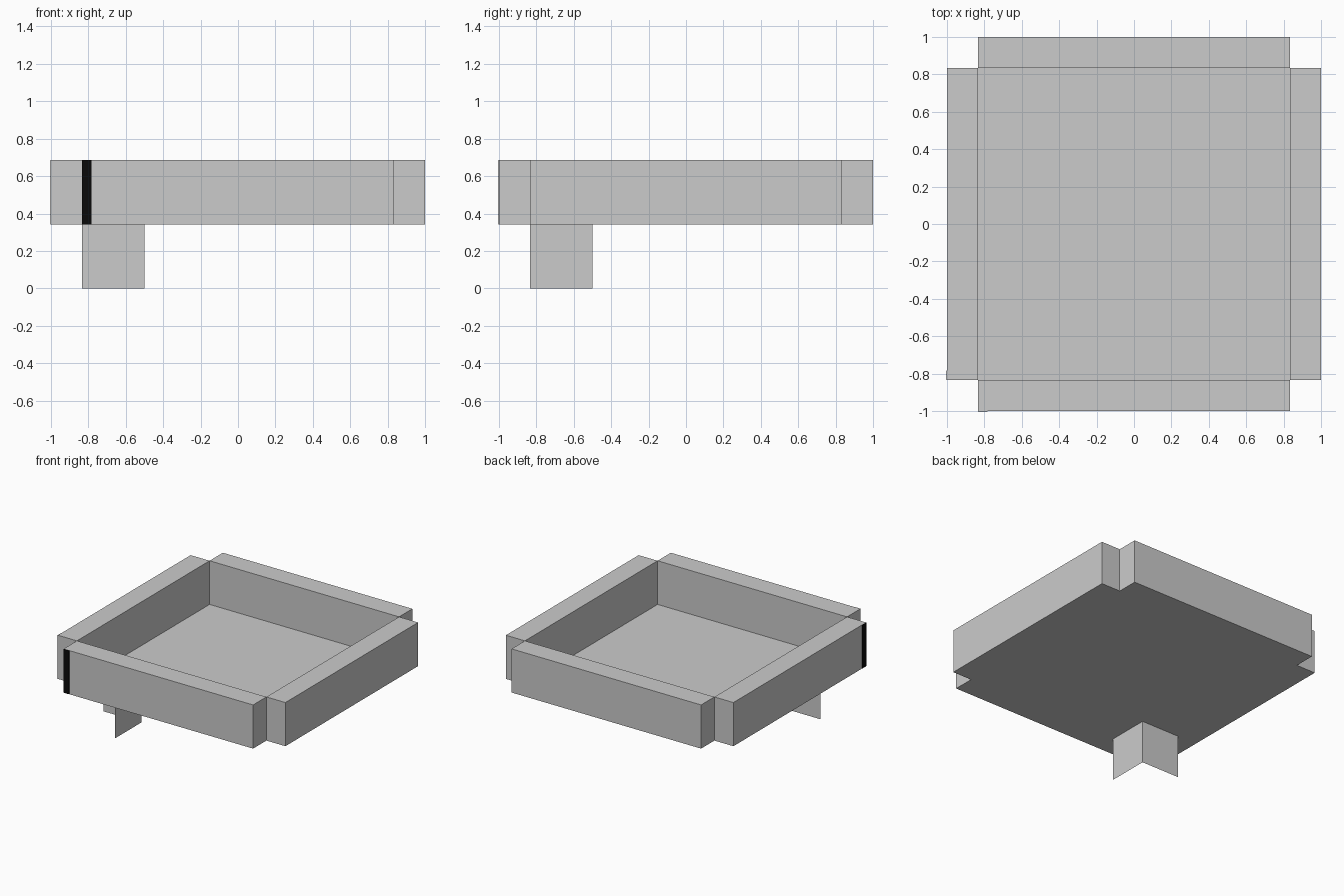
import bpy
import bmesh
from mathutils import Vector

if "Cube" in bpy.data.objects:
    bpy.data.objects.remove(bpy.data.objects["Cube"])

INNER, FLOOR, TOP = 0.833, 0.34, 0.687


def material(name, value):
    m = bpy.data.materials.new(name)
    m.diffuse_color = (value, value, value, 1)
    m.use_nodes = True
    m.node_tree.nodes["Principled BSDF"].inputs["Base Color"].default_value = m.diffuse_color
    return m


grey = material("light grey", 0.6)
black = material("black", 0.003)


def finish(name, bm, mat):
    mesh = bpy.data.meshes.new(name)
    bm.to_mesh(mesh)
    bm.free()
    mesh.materials.append(mat)
    obj = bpy.data.objects.new(name, mesh)
    bpy.context.collection.objects.link(obj)
    return obj


def box(name, lo, hi, mat):
    lo, hi = Vector(lo), Vector(hi)
    bm = bmesh.new()
    bmesh.ops.create_cube(bm, size=1)
    bmesh.ops.scale(bm, vec=hi - lo, verts=bm.verts)
    bmesh.ops.translate(bm, vec=(lo + hi) / 2, verts=bm.verts)
    return finish(name, bm, mat)


def sheet(name, points, mat):
    bm = bmesh.new()
    bm.faces.new([bm.verts.new(p) for p in points])
    return finish(name, bm, mat)


# Tray floor: a thin sheet level with the underside of the walls
sheet("tray_floor", [(-INNER, -INNER, FLOOR), (INNER, -INNER, FLOOR),
                     (INNER, INNER, FLOOR), (-INNER, INNER, FLOOR)], grey)

# Four walls that meet only at their inner corners
for s, side, end in ((-1, "left", "front"), (1, "right", "back")):
    a, b = sorted((s * INNER, s))
    box(side + "_wall", (a, -INNER, FLOOR), (b, INNER, TOP), grey)
    box(end + "_wall", (-INNER, a, FLOOR), (INNER, b, TOP), grey)

# Black stripes on the outside of the front and left walls
e, w = 0.002, 0.05
box("front_stripe", (-INNER, -1 - e, FLOOR), (-INNER + w, -1 + e, TOP), black)
box("left_stripe", (-1 - e, -INNER, FLOOR), (-1 + e, -INNER + w, TOP), black)

# Corner leg: two thin sheets joined in an L, open to the outside
c = -0.5
sheet("leg_side", [(c, -INNER, 0), (c, c, 0), (c, c, FLOOR), (c, -INNER, FLOOR)], grey)
sheet("leg_back", [(c, c, 0), (-INNER, c, 0), (-INNER, c, FLOOR), (c, c, FLOOR)], grey)
